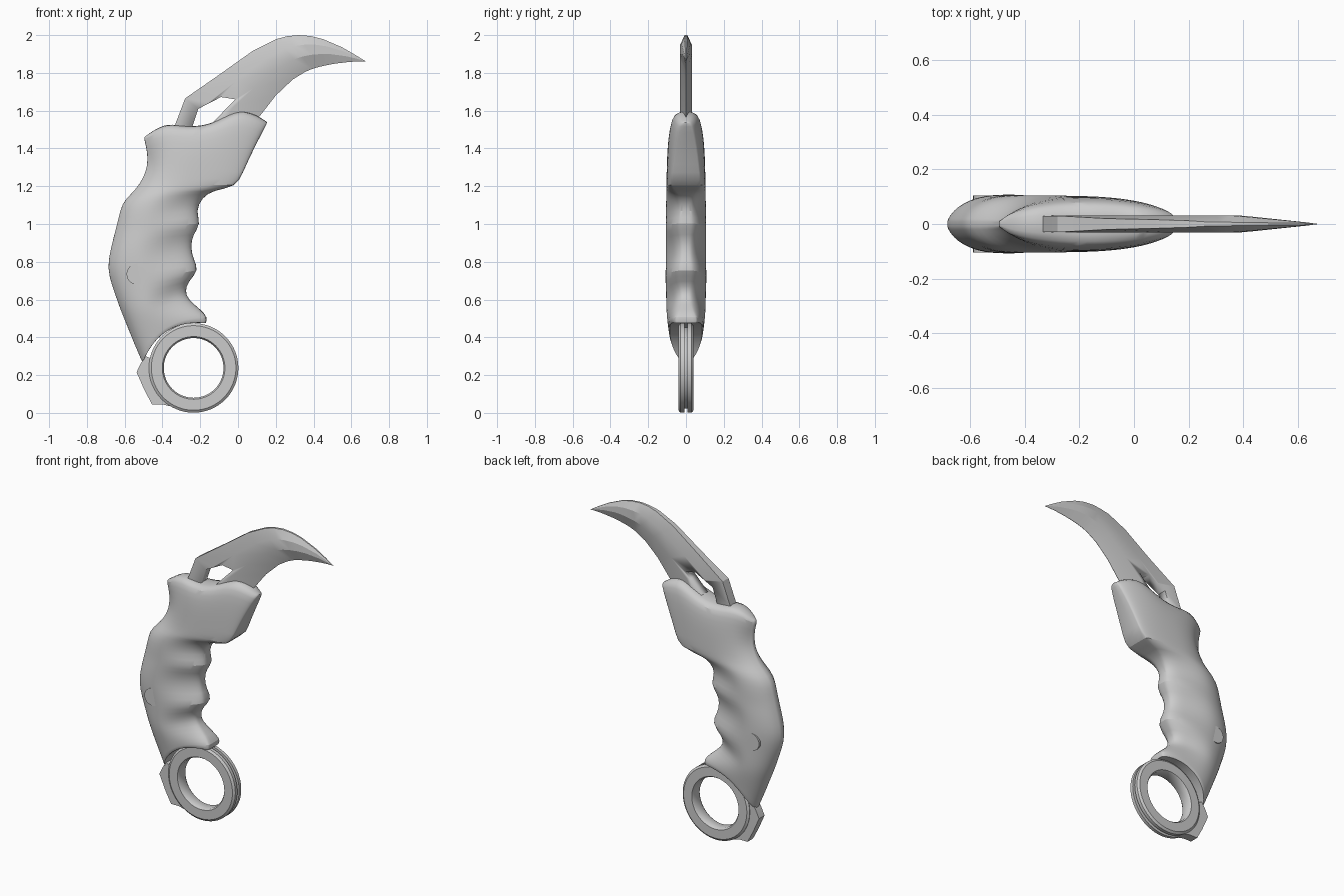
import bpy, bmesh, math

if "Cube" in bpy.data.objects:
    bpy.data.objects.remove(bpy.data.objects["Cube"])

steel = bpy.data.materials.new("light_grey")
steel.diffuse_color = (0.6, 0.6, 0.6, 1)
steel.use_nodes = True
steel.node_tree.nodes["Principled BSDF"].inputs["Base Color"].default_value = steel.diffuse_color


def add_object(name, bm, angle=35):
    bmesh.ops.recalc_face_normals(bm, faces=bm.faces)
    me = bpy.data.meshes.new(name)
    bm.to_mesh(me)
    bm.free()
    ob = bpy.data.objects.new(name, me)
    bpy.context.collection.objects.link(ob)
    me.materials.append(steel)
    for o in bpy.context.selected_objects:
        o.select_set(False)
    ob.select_set(True)
    bpy.context.view_layer.objects.active = ob
    bpy.ops.object.shade_smooth_by_angle(angle=math.radians(angle))
    return ob


def prism(name, pts, half):
    bm = bmesh.new()
    a = [bm.verts.new((x, -half, z)) for x, z in pts]
    b = [bm.verts.new((x, half, z)) for x, z in pts]
    bm.faces.new(a)
    bm.faces.new(b)
    for i in range(len(pts)):
        j = (i + 1) % len(pts)
        bm.faces.new((a[i], a[j], b[j], b[i]))
    return add_object(name, bm)


def interp(table, t):
    for (a, va), (b, vb) in zip(table, table[1:]):
        if t <= b:
            return va + (vb - va) * max(0, t - a) / (b - a)
    return table[-1][1]


def lerp(a, b, t):
    return a + (b - a) * t


# Handle: sections from back edge to front edge
# back x, back z, front x, front z, finger groove depth, front face half width
stations = [
    (-.505, .265, -.17, .475, 0, .05), (-.52, .30, -.16, .505, 0, .05),
    (-.555, .38, -.195, .545, .3, .03), (-.59, .47, -.265, .60, .9, .02),
    (-.62, .54, -.28, .645, 1, .02), (-.64, .60, -.265, .695, .6, .02),
    (-.67, .68, -.205, .755, 0, .025), (-.69, .765, -.235, .81, .7, .02),
    (-.68, .84, -.252, .88, 1, .02), (-.663, .91, -.238, .945, .6, .02),
    (-.648, .97, -.195, 1.0, 0, .025), (-.632, 1.03, -.225, 1.07, .8, .02),
    (-.615, 1.11, -.19, 1.14, .6, .03), (-.565, 1.16, -.13, 1.18, .2, .05),
    (-.52, 1.21, -.01, 1.195, 0, .08), (-.485, 1.28, .025, 1.27, 0, .07),
    (-.478, 1.34, .065, 1.36, 0, .06), (-.483, 1.40, .11, 1.45, 0, .045),
    (-.50, 1.455, .15, 1.525, 0, .03), (-.49, 1.465, .155, 1.54, 0, .015)]
thick = [(.25, .088), (.45, .106), (.7, .11), (1.1, .108), (1.34, .10),
         (1.41, .094), (1.455, .082), (1.465, .05)]
top_rise = [(0, 0), (.08, .03), (.18, .055), (.32, .03), (.46, .017),
            (.58, .035), (.68, .065), (.79, .08), (.9, .05), (1, 0)]
N = 16
bm = bmesh.new()
rings = []
last = len(stations) - 1
for k, (bx, bz, fx, fz, groove, face) in enumerate(stations):
    T = interp(thick, bz)
    top_w = max(0, (k - 14) / (last - 14)) ** 1.5
    low_w = max(0, 1 - k / 4)
    scoop = math.exp(-((bz - 1.32) / .08) ** 2)
    ring = []
    for i in range(N + 1):
        u = (1 - math.cos(math.pi * i / N)) / 2
        x, z = lerp(bx, fx, u), lerp(bz, fz, u)
        z += top_w * interp(top_rise, u)
        bow = low_w * .075 * 4 * u * (1 - u)      # seat for the ring
        x, z = x - bow * .5, z + bow * .85
        s = max(0, 1 - abs(2 * u - 1) ** 2.3) ** .55
        y = T * s if u < .5 else face + (T - face) * s
        fade = min(1, max(0, (u - .35) / .5))
        y *= 1 - .27 * groove * fade * fade * (3 - 2 * fade)
        y *= 1 - .35 * scoop * math.exp(-(u / .09) ** 2)
        y = max(y, .012)
        ring.append((bm.verts.new((x, -y, z)), bm.verts.new((x, y, z))))
    rings.append(ring)
for r, q in zip(rings, rings[1:]):
    for i in range(N):
        for s in (0, 1):
            bm.faces.new((r[i][s], r[i + 1][s], q[i + 1][s], q[i][s]))
    for i in (0, N):
        bm.faces.new((r[i][0], r[i][1], q[i][1], q[i][0]))
for ring in (rings[0], rings[-1]):
    for i in range(N):
        bm.faces.new((ring[i][0], ring[i + 1][0], ring[i + 1][1], ring[i][1]))
# Keep the ring seat and the lower lip of the front face crisp
crease = bm.edges.layers.float.new("crease_edge")
low = {v for pair in rings[0] for v in pair}
front = [{r[N][s] for r in rings[14:]} for s in (0, 1)]
for e in bm.edges:
    if set(e.verts) <= low or any(set(e.verts) <= f for f in front):
        e[crease] = .8
handle = add_object("handle", bm, 50)
sub = handle.modifiers.new("smooth", 'SUBSURF')
sub.levels = sub.render_levels = 1

# Blade: ground sections between the spine and the cutting edge
# spine x, spine z, edge x, edge z
sections = [(-.36, 1.44, .03, 1.44), (-.335, 1.52, .09, 1.54), (-.28, 1.665, .13, 1.59),
            (-.10, 1.79, .20, 1.68), (.08, 1.918, .29, 1.765), (.20, 1.978, .355, 1.805),
            (.26, 1.994, .39, 1.82), (.32, 2.0, .43, 1.832), (.385, 1.995, .475, 1.842),
            (.45, 1.979, .52, 1.85), (.55, 1.936, .59, 1.858), (.62, 1.896, .64, 1.861)]
bm = bmesh.new()
loops = []
for k, (sx, sz, ex, ez) in enumerate(sections):
    t = .031 * min(1, (.69 - sx) / .36)
    spine = interp([(0, .03), (2, .03), (3, .02), (6, .008), (11, .003)], k)
    half = [(0, min(spine, t)), (.3, t), (.62, t), (1, .001)]
    path = [(u, -y) for u, y in half] + [(u, y) for u, y in reversed(half)]
    loops.append([bm.verts.new((lerp(sx, ex, u), y, lerp(sz, ez, u))) for u, y in path])
for a, b in zip(loops, loops[1:]):
    for i in range(8):
        j = (i + 1) % 8
        bm.faces.new((a[i], a[j], b[j], b[i]))
bm.faces.new(loops[0])
tip = bm.verts.new((.678, 0, 1.86))
for i in range(8):
    bm.faces.new((loops[-1][i], loops[-1][(i + 1) % 8], tip))
blade = add_object("blade", bm, 20)

# Window through the blade root
cutter = prism("window_cutter", [(-.245, 1.47), (-.24, 1.52), (-.21, 1.61), (-.09, 1.672),
                                 (-.015, 1.66), (-.14, 1.53), (-.18, 1.47)], .1)
cutter.hide_render = True
cutter.hide_viewport = True
cut = blade.modifiers.new("window", 'BOOLEAN')
cut.operation = 'DIFFERENCE'
cut.solver = 'EXACT'
cut.object = cutter

# Finger ring with a groove round its rim
half = [(.158, .028), (.166, .04), (.224, .04), (.237, .03), (.237, .009), (.215, .009)]
profile = half + [(r, -y) for r, y in reversed(half)]
bm = bmesh.new()
S = 64
loops = []
for k in range(S):
    a = 2 * math.pi * k / S
    loops.append([bm.verts.new((-.235 + r * math.cos(a), y, .238 + r * math.sin(a)))
                  for r, y in profile])
for k in range(S):
    a, b = loops[k], loops[(k + 1) % S]
    for i in range(len(profile)):
        j = (i + 1) % len(profile)
        bm.faces.new((a[i], a[j], b[j], b[i]))
add_object("finger_ring", bm)

# Spur behind the ring
prism("rear_spur", [(-.49, .30), (-.515, .262), (-.537, .215), (-.495, .12), (-.455, .045),
                    (-.40, .045), (-.345, .032), (-.41, .15), (-.44, .28)], .028)

# Small round pin showing on both sides of the grip
prism("grip_pin", [(-.535 + .055 * math.cos(a * math.pi / 12),
                    .735 + .055 * math.sin(a * math.pi / 12)) for a in range(24)], .104)
